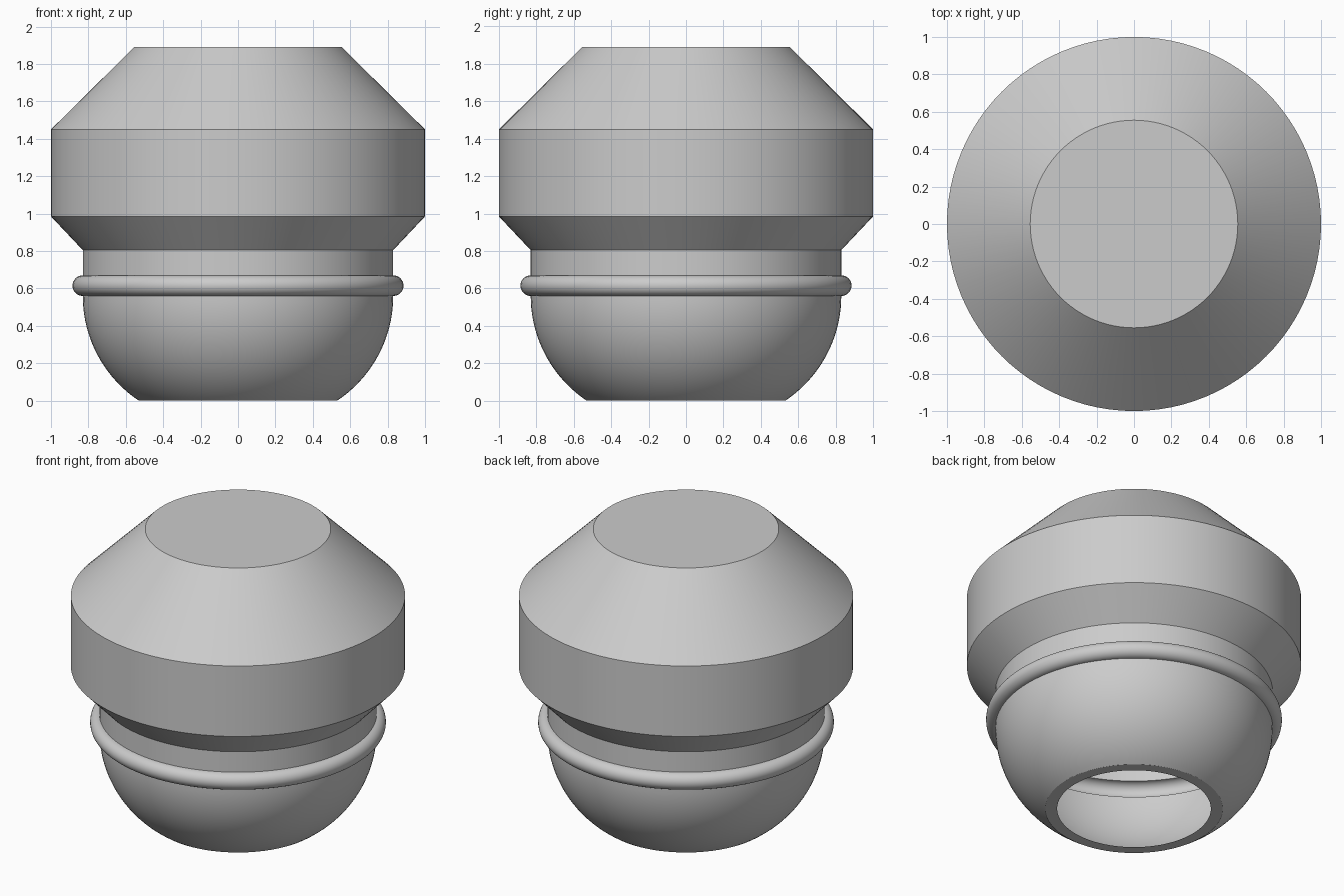
import bpy, bmesh, math

if "Cube" in bpy.data.objects:
    bpy.data.objects.remove(bpy.data.objects["Cube"])

SEG = 96
grey = bpy.data.materials.new("plain grey")
grey.diffuse_color = (0.6, 0.6, 0.6, 1)
grey.use_nodes = True
grey.node_tree.nodes["Principled BSDF"].inputs["Base Color"].default_value = grey.diffuse_color


def lathe(name, profile, cap_top=False):
    """Spin (radius, z) points, listed bottom to top, into a thin open shell."""
    bm = bmesh.new()
    rings = []
    for r, z in profile:
        rings.append([bm.verts.new((r * math.cos(2 * math.pi * i / SEG),
                                    r * math.sin(2 * math.pi * i / SEG), z))
                      for i in range(SEG)])
    for a, b in zip(rings, rings[1:]):
        for i in range(SEG):
            j = (i + 1) % SEG
            bm.faces.new((a[i], a[j], b[j], b[i]))
    if cap_top:
        bm.faces.new(rings[-1])
    me = bpy.data.meshes.new(name)
    bm.to_mesh(me)
    bm.free()
    ob = bpy.data.objects.new(name, me)
    bpy.context.collection.objects.link(ob)
    me.materials.append(grey)
    bpy.ops.object.select_all(action='DESELECT')
    ob.select_set(True)
    bpy.context.view_layer.objects.active = ob
    bpy.ops.object.shade_smooth_by_angle(angle=math.radians(25))
    return ob


# Rounded bowl with a flat lip around the bottom opening
cx, cz, rad = 0.157, 0.56, 0.673
a0 = math.atan2(-cz, 0.53 - cx)
bowl = [(0.46, 0.0), (0.53, 0.0)]
bowl += [(cx + rad * math.cos(a0 * (1 - t / 20)), cz + rad * math.sin(a0 * (1 - t / 20)))
         for t in range(1, 21)]
lathe("bowl", bowl)

# Half-round bead, hollow on the inside
bead = [(0.83 + 0.055 * math.cos(a), 0.615 + 0.055 * math.sin(a))
        for a in (math.pi * (k / 16 - 0.5) for k in range(17))]
lathe("bead", bead)

# Neck, flare, wide band and tapered closed top
lathe("cap", [(0.83, 0.67), (0.83, 0.805), (1.0, 0.985), (1.0, 1.45), (0.555, 1.89)], cap_top=True)
